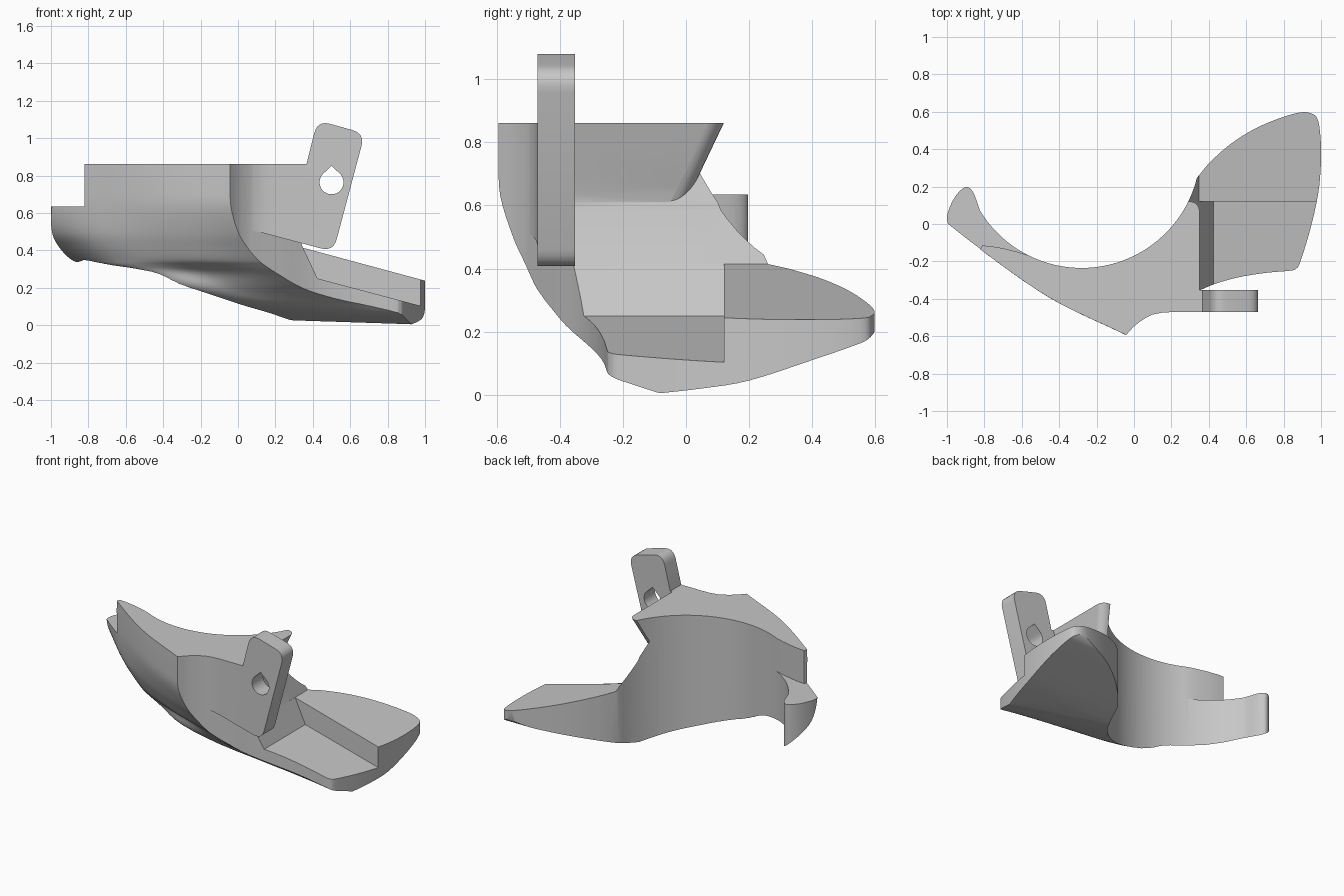
import bpy, bmesh, math
from mathutils import Vector

cube = bpy.data.objects.get("Cube")
if cube:
    bpy.data.objects.remove(cube, do_unlink=True)

mat = bpy.data.materials.new("plain_grey")
mat.use_nodes = True
GREY = (0.57, 0.57, 0.57, 1)
mat.diffuse_color = GREY
mat.node_tree.nodes["Principled BSDF"].inputs["Base Color"].default_value = GREY


def loft(name, rings):
    """Closed solid through rings of equal length."""
    bm = bmesh.new()
    rows = [[bm.verts.new(p) for p in r] for r in rings]
    n = len(rows[0])
    for a, b in zip(rows, rows[1:]):
        for i in range(n):
            j = (i + 1) % n
            bm.faces.new((a[i], a[j], b[j], b[i]))
    bm.faces.new(rows[0][::-1])
    bm.faces.new(rows[-1])
    bmesh.ops.recalc_face_normals(bm, faces=bm.faces)
    me = bpy.data.meshes.new(name)
    bm.to_mesh(me)
    bm.free()
    me.materials.append(mat)
    ob = bpy.data.objects.new(name, me)
    bpy.context.collection.objects.link(ob)
    return ob


def prism(name, pts, lo, hi, axis):
    """Extrude a 2D profile along one axis."""
    place = {"x": lambda p, t: (t, p[0], p[1]),
             "y": lambda p, t: (p[0], t, p[1]),
             "z": lambda p, t: (p[0], p[1], t)}[axis]
    return loft(name, [[place(p, t) for p in pts] for t in (lo, hi)])


def volume(me):
    bm = bmesh.new()
    bm.from_mesh(me)
    v = abs(bm.calc_volume())
    bm.free()
    return v


def boolean(ob, cutter, op="DIFFERENCE"):
    """Apply a boolean; try the other solver if the part is lost."""
    before = ob.data.copy()
    bpy.context.view_layer.objects.active = ob
    for solver in ("EXACT", "MANIFOLD"):
        m = ob.modifiers.new("cut", "BOOLEAN")
        m.operation, m.object, m.solver = op, cutter, solver
        bpy.ops.object.modifier_apply(modifier=m.name)
        if volume(ob.data) > .08 * volume(before):
            break
        ob.data = before.copy()
    bpy.data.meshes.remove(before)
    bpy.data.objects.remove(cutter, do_unlink=True)


def spline(pts, steps):
    """Catmull-Rom curve through points of any dimension."""
    v = [Vector(p) for p in pts]
    v = [2 * v[0] - v[1]] + v + [2 * v[-1] - v[-2]]
    out = []
    for a, b, c, d in zip(v, v[1:], v[2:], v[3:]):
        for k in range(steps):
            t = k / steps
            out.append(0.5 * (2 * b + (c - a) * t + (2 * a - 5 * b + 4 * c - d) * t * t
                              + (3 * b - a - 3 * c + d) * t ** 3))
    return out + [v[-2]]


def rounded(pts, radii, steps=6):
    """Polygon with rounded corners."""
    out, n = [], len(pts)
    for i, r in enumerate(radii):
        p = Vector(pts[i])
        if not r:
            out.append(p)
            continue
        a = p + (Vector(pts[i - 1]) - p).normalized() * r
        b = p + (Vector(pts[(i + 1) % n]) - p).normalized() * r
        for k in range(steps + 1):
            t = k / steps
            out.append(a * (1 - t) ** 2 + p * 2 * t * (1 - t) + b * t * t)
    return out


# Plan outline: lobe, round hollow, paddle, concave front
lobe = spline([(-.95, -.055), (-.985, -.02), (-1, .03), (-.985, .09), (-.95, .155), (-.9, .197),
               (-.86, .17), (-.825, .075)], 4)
A0, A1 = math.radians(212), math.radians(346)
hollow = [(-.28 + .635 * math.cos(A0 + (A1 - A0) * i / 48),
           .4 + .635 * math.sin(A0 + (A1 - A0) * i / 48)) for i in range(49)]
paddle = spline([(.4, .325), (.5, .415), (.62, .495), (.75, .555), (.88, .595), (.95, .59),
                 (.985, .55), (1, .4), (.99, .2), (.95, 0), (.89, -.2), (.865, -.24),
                 (.83, -.25), (.7, -.262), (.55, -.287), (.4, -.333), (.25, -.408),
                 (.1, -.483), (.05, -.51), (0, -.548), (-.045, -.597)], 4)
body = prism("curved_body", lobe + hollow + paddle + [(-.06, -.75), (-.85, -.75)], -.1, .861, "z")

# Curved front and underside: contour lines at falling heights
levels = [
    (.87, (-1.15, .12), (-.83, -.13), (-.45, -.395), (-.05, -.59)),
    (.75, (-1.15, .12), (-.83, -.13), (-.45, -.395), (-.05, -.59)),
    (.63, (-1.14, .12), (-.825, -.13), (-.445, -.39), (-.04, -.587)),
    (.5, (-1.08, .15), (-.79, -.135), (-.42, -.365), (0, -.548)),
    (.42, (-1.0, .2), (-.75, -.125), (-.37, -.35), (.05, -.513)),
    (.35, (-.92, .25), (-.7, -.11), (-.32, -.33), (.1, -.478)),
    (.32, (-.81, .12), (-.62, -.15), (-.27, -.31), (.14, -.46)),
    (.28, (-.62, -.02), (-.46, -.205), (-.18, -.285), (.2, -.43)),
    (.2, (-.4, -.1), (-.27, -.23), (0, -.28), (.36, -.365)),
    (.115, (-.15, 0), (0, -.17), (.3, -.23), (.7, -.275)),
    (.06, (.05, .1), (.18, -.03), (.5, -.15), (.87, -.24)),
    (.03, (.2, .2), (.28, .08), (.6, -.05), (.93, -.17)),
    (0, (.3, .3), (.45, .2), (.7, .05), (1, -.1)),
]
columns = [spline([(*lv[c], lv[0]) for lv in levels], 4) for c in range(1, 5)]
rings = []
for p in zip(*columns):
    row = spline(p, 6)
    z = p[0].z
    row = [p[0] * 2 - row[1]] + row + [p[3] + (p[3] - p[2]) * 1.5]
    rings.append(row + [Vector((2.5, 1.5, z)), Vector((row[0].x, 1.5, z))])
rings.insert(0, [Vector((q.x, q.y, 1.3)) for q in rings[0]])
boolean(body, loft("front_shape", rings), "INTERSECT")

# Rising underside of the paddle
under = spline([(-.1, .003), (.05, .02), (.2, .045), (.4, .11), (.53, .155),
                (.575, .175), (.6, .205), (.61, .25)], 4)
boolean(body, prism("underside", under + [Vector((.8, .25)), Vector((.8, -.5)), Vector((-.1, -.5))],
                    -.2, 1.3, "x"))

# Stepped ledge at the lobe end
boolean(body, prism("ledge", [(-1.3, -.9), (-.828, -.9), (-.828, -.15), (-.812, -.115), (-.77, -.118),
                              (-.7, -.13), (-.62, -.15), (-.55, -.172), (-.48, -.2), (-.48, .6), (-1.3, .6)],
                    .635, 1.2, "z"))

# Leaning end wall, low slot and higher paddle deck
wall = [(.35, 1.2), (.35, .861), (.3, .69), (.286, .64), (.28, .61), (.285, .585)]
boolean(body, prism("slot", wall + [(.345, .42), (.425, .25), (1.3, .017), (1.3, 1.2)], -1, .12, "y"))
boolean(body, prism("deck", wall + [(.347, .414), (1.3, .157), (1.3, 1.2)], .06, 1, "y"))

# Rounded upper tip beside the hollow: leaning cutter that ends on the lower wall's slope
lean = Vector((.29, .477, 1))
base = [Vector((.23 + .05 * math.cos(math.radians(a)), -.045 + .05 * math.sin(math.radians(a)), .62))
        for a in range(0, 151, 15)]
base += [Vector(p) for p in ((.18, .205, .62), (.33, .205, .62), (.33, -.045, .62))]
low = [p + lean * ((2.7 * (.28 - p.x) - .01) / 1.783) for p in base]
boolean(body, loft("tip_cut", [low, [p + lean * .6 for p in base]]))

# Tilted mounting tab, flaring into the body, with a teardrop hole
tab = prism("mounting_tab",
            rounded([(.05, .515), (.51, .393), (.678, 1.025), (.425, 1.095), (.366, .861), (.05, .861)],
                    [0, .07, .07, .07, 0, 0]), -.6, -.352, "y")
flare = [(0, -.53), (.05, -.507), (.1, -.484), (.15, -.474), (.2, -.471), (.8, -.471), (.8, -.3), (0, -.3)]
boolean(tab, prism("flare", flare, 0, 1.3, "z"), "INTERSECT")
hole = [(.5 + .064 * math.cos(math.radians(a)), .764 + .064 * math.sin(math.radians(a)))
        for a in range(135, 406, 10)] + [(.5, .852)]
boolean(tab, prism("hole_cut", hole, -.8, 0, "y"))

# Smooth curves, sharp edges
for ob in (body, tab):
    bpy.ops.object.select_all(action="DESELECT")
    ob.select_set(True)
    bpy.context.view_layer.objects.active = ob
    bpy.ops.object.shade_smooth_by_angle(angle=math.radians(30))
